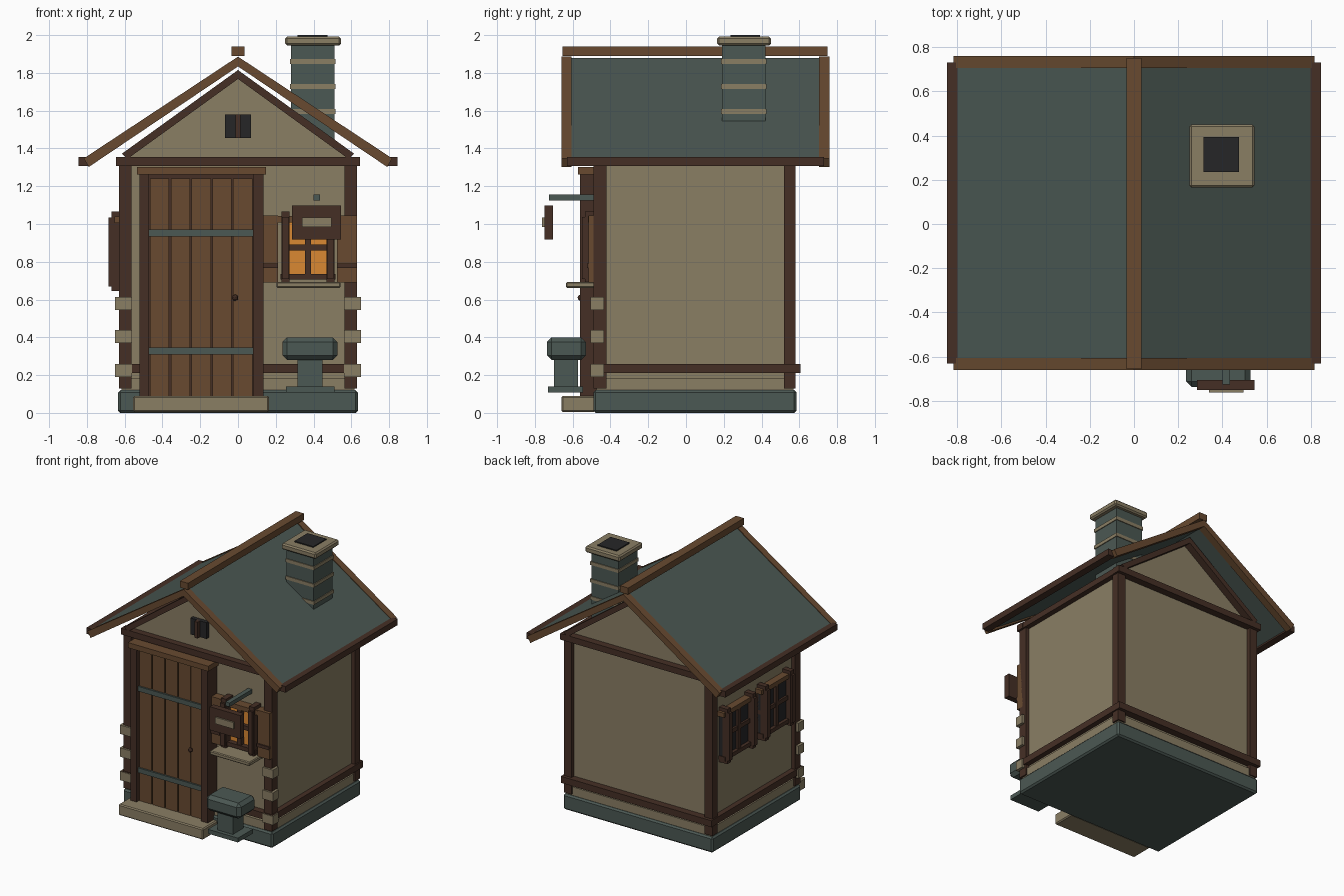
import bpy, bmesh
from mathutils import Vector

if "Cube" in bpy.data.objects:
    bpy.data.objects.remove(bpy.data.objects["Cube"])


def material(name, hexcode):
    m = bpy.data.materials.new(name)
    c = [int(hexcode[i:i + 2], 16) / 255 for i in (0, 2, 4)]
    m.diffuse_color = [((v + 0.055) / 1.055) ** 2.4 if v > 0.04 else v / 12.92 for v in c] + [1]
    m.use_nodes = True
    m.node_tree.nodes["Principled BSDF"].inputs["Base Color"].default_value = m.diffuse_color
    return m


TAN = material("tan_plaster", "8A7E64")
WOOD = material("mid_wood", "684A30")
DARK = material("dark_wood", "452F25")
SLATE = material("slate_teal", "4B5853")
GLOW = material("window_glow", "DA8832")
BLACK = material("soot_black", "262627")


def finish(name, bm, mat, bevel=0):
    bmesh.ops.recalc_face_normals(bm, faces=bm.faces)
    me = bpy.data.meshes.new(name)
    bm.to_mesh(me)
    bm.free()
    me.materials.append(mat)
    ob = bpy.data.objects.new(name, me)
    bpy.context.collection.objects.link(ob)
    if bevel:
        mod = ob.modifiers.new("chamfer", "BEVEL")
        mod.width, mod.segments = bevel, 1
    return ob


def box(name, x, y, z, mat, bevel=0):
    """Box from (low, high) ranges on each axis."""
    bm = bmesh.new()
    bmesh.ops.create_cube(bm, size=1)
    for v in bm.verts:
        v.co = Vector([sum(r) / 2 + c * abs(r[1] - r[0]) for r, c in zip((x, y, z), v.co)])
    return finish(name, bm, mat, bevel)


def prism(name, pts, y, mat):
    """Extrude an x-z profile along y."""
    bm = bmesh.new()
    f = bm.faces.new([bm.verts.new((px, y[0], pz)) for px, pz in pts])
    ext = bmesh.ops.extrude_face_region(bm, geom=[f])["geom"]
    bmesh.ops.translate(bm, vec=(0, y[1] - y[0], 0),
                        verts=[v for v in ext if isinstance(v, bmesh.types.BMVert)])
    return finish(name, bm, mat)


def chevron(name, top, outer, inner, bottom, y, mat):
    """Mirrored inverted-V strip."""
    pts = [(0, top), outer, inner, (0, bottom), (-inner[0], inner[1]), (-outer[0], outer[1])]
    return prism(name, pts, y, mat)


# Base and walls
box("foundation", (-.635, .635), (-.49, .585), (0, .12), SLATE, .012)
box("plinth", (-.618, .618), (-.475, .57), (.12, .185), TAN)
box("walls", (-.6, .6), (-.45, .55), (.15, 1.35), TAN)
prism("gable", [(-.6, 1.34), (.6, 1.34), (0, 1.785)], (-.45, .55), TAN)
box("door_step", (-.555, .165), (-.66, -.48), (.005, .09), TAN, .008)

# Timber frame
for s, side in ((-1, "left"), (1, "right")):
    xr = sorted((s * .565, s * .63))
    box(f"front_post_{side}", xr, (-.49, -.42), (.13, 1.31), DARK)
    box(f"back_post_{side}", xr, (.52, .58), (.13, 1.31), DARK)
    xb = sorted((s * .59, s * .64))
    box(f"low_side_beam_{side}", xb, (-.49, .605), (.21, .26), DARK)
    box(f"top_side_beam_{side}", xb, (-.49, .6), (1.31, 1.355), DARK)
    for i, z in enumerate((.19, .37, .545)):
        box(f"corner_stone_{side}_{i}", sorted((s * .56, s * .65)), (-.505, -.435), (z, z + .068), TAN)
for end, ya, yb in (("front", -.5, -.44), ("back", .54, .605)):
    box(f"low_beam_{end}", (-.64, .64), (ya, yb), (.21, .26), DARK)
    box(f"top_beam_{end}", (-.645, .645), (ya, yb), (1.308, 1.355), DARK)
    chevron(f"gable_trim_{end}", 1.815, (.615, 1.372), (.585, 1.345), 1.768, (ya, yb), DARK)

# Gable vent
box("vent", (-.068, .068), (-.48, -.44), (1.455, 1.58), BLACK)
box("vent_bar", (-.014, .014), (-.51, -.45), (1.455, 1.58), DARK)

# Roof
chevron("roof", 1.878, (.805, 1.351), (.79, 1.32), 1.838, (-.62, .72), SLATE)
for end, y in (("front", (-.66, -.607)), ("back", (.705, .76))):
    chevron(f"rake_board_{end}", 1.886, (.817, 1.347), (.79, 1.302), 1.834, y, WOOD)
for s, side in ((-1, "left"), (1, "right")):
    box(f"eave_board_{side}", sorted((s * .79, s * .845)), (-.63, .73), (1.308, 1.355), DARK)
box("ridge_beam", (-.034, .034), (-.655, .75), (1.89, 1.94), WOOD)

# Chimney
box("chimney", (.28, .51), (.19, .42), (1.42, 1.95), SLATE)
for i, z in enumerate((1.582, 1.715, 1.848)):
    box(f"chimney_band_{i}", (.274, .516), (.184, .426), (z, z + .026), TAN)
box("chimney_cap", (.25, .545), (.165, .45), (1.945, 1.992), TAN, .01)
box("chimney_flue", (.315, .475), (.235, .393), (1.95, 2.0), BLACK)

# Door
box("door_backing", (-.48, .09), (-.5, -.44), (.09, 1.265), DARK)
for i in range(5):
    x = -.47 + i * .11
    box(f"door_plank_{i}", (x + .004, x + .106), (-.53, -.49), (.09, 1.24), WOOD)
for i, z in enumerate((.31, .935)):
    box(f"door_strap_{i}", (-.47, .08), (-.543, -.52), (z, z + .037), SLATE)
box("door_jamb_left", (-.522, -.47), (-.56, -.45), (.09, 1.27), DARK)
box("door_jamb_right", (.08, .135), (-.56, -.45), (.09, 1.27), DARK)
box("door_lintel", (-.535, .148), (-.572, -.45), (1.262, 1.302), WOOD)
bm = bmesh.new()
bmesh.ops.create_icosphere(bm, subdivisions=2, radius=.017)
bmesh.ops.translate(bm, vec=(-.015, -.557, .61), verts=bm.verts)
finish("door_knob", bm, DARK)


# Windows: u runs along the wall, d outwards
def window(name, put, half, glass, z0, z1, d):
    def part(label, u, dd, z, mat):
        xr, yr = put(u, dd)
        box(f"{name}_{label}", xr, yr, z, mat)
    part("glass", (-half, half), (-.02, .03), (z0 + .03, z1 - .03), glass)
    for s in (-1, 1):
        part(f"upright_{s}", sorted((s * (half - .042), s * half)), (0, d - .015), (z0, z1), DARK)
        part(f"upright_face_{s}", sorted((s * (half - .04), s * (half - .004))), (0, d), (z0 + .025, z1 - .03), DARK)
    part("top_rail", (-half - .022, half + .022), (0, d - .03), (z1 - .06, z1 - .025), WOOD)
    part("bottom_rail", (-half - .005, half + .005), (0, d - .03), (z0 + .02, z0 + .05), DARK)
    part("mullion", (-.016, .016), (0, d - .035), (z0 + .03, z1 - .03), DARK)
    zm = (z0 + z1) / 2
    part("crossbar", (-half, half), (0, d - .04), (zm - .016, zm + .016), DARK)


window("front_window", lambda u, d: ((.37 + u[0], .37 + u[1]), (-.45 - d[1], -.45 - d[0])),
       .14, GLOW, .685, 1.067, .1)
for i, cy in enumerate((.28, -.18)):
    window(f"side_window_{i}", lambda u, d, c=cy: ((-.6 - d[1], -.6 - d[0]), (c + u[0], c + u[1])),
           .175, BLACK, .645, 1.065, .085)
box("window_sill", (.203, .543), (-.635, -.45), (.662, .693), TAN, .006)
for side, x in (("left", (.1, .212)), ("right", (.525, .63))):
    box(f"shutter_{side}", x, (-.515, -.45), (.69, 1.045), WOOD)
    box(f"shutter_batten_{side}", x, (-.525, -.5), (.768, .792), DARK)

# Hanging sign
box("sign_bracket", (.4, .435), (-.725, -.45), (1.125, 1.155), SLATE)
box("sign_board", (.285, .545), (-.75, -.705), (.918, 1.097), DARK)
box("sign_plate", (.34, .495), (-.762, -.75), (.985, 1.035), TAN)

# Stone basin
box("basin_foot", (.255, .51), (-.73, -.545), (.107, .14), SLATE)
box("basin_column", (.315, .447), (-.7, -.572), (.13, .29), SLATE)
box("basin_bowl", (.235, .527), (-.737, -.53), (.28, .4), SLATE, .025)
